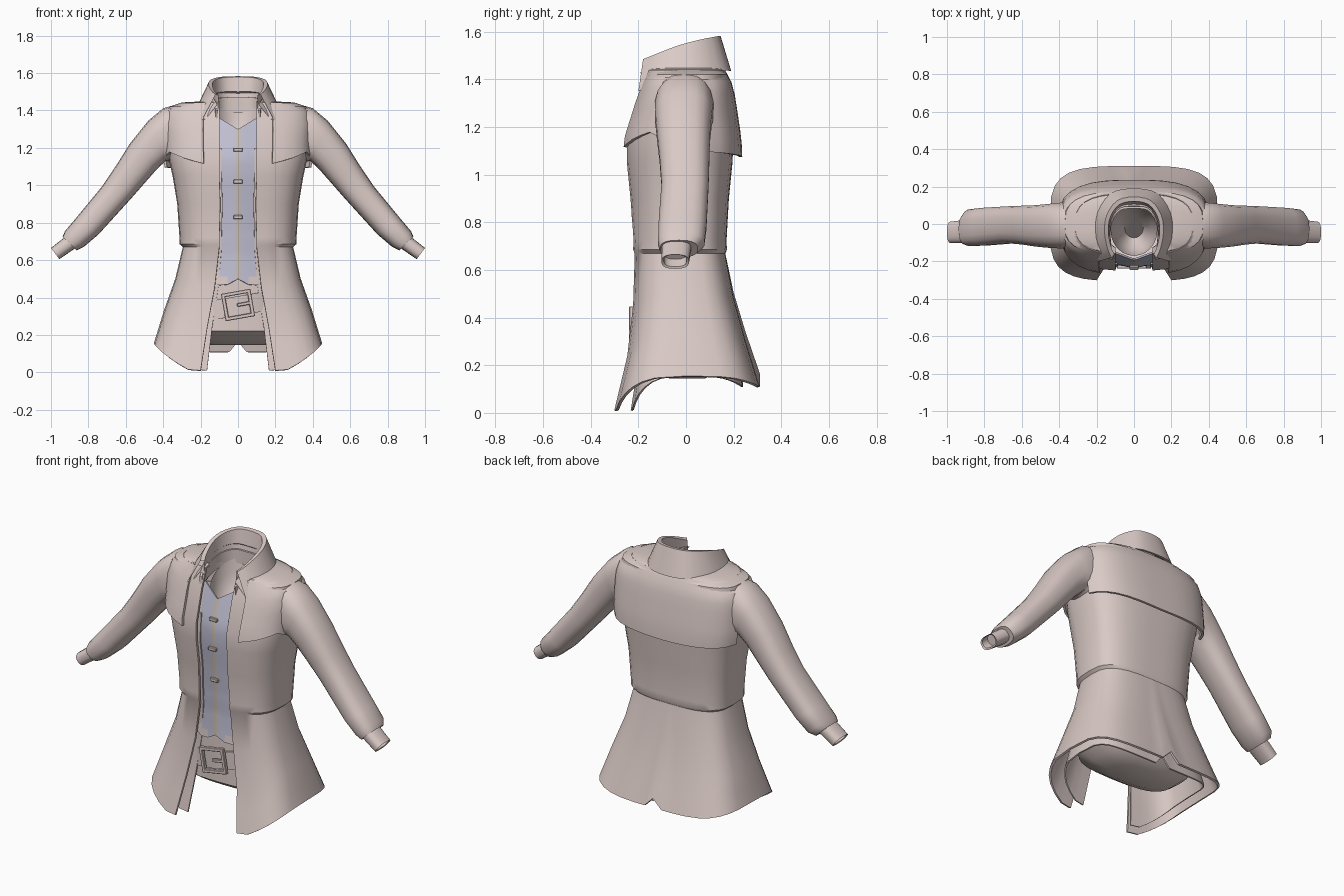
import bpy, bmesh, math
from mathutils import Vector, Matrix

cube = bpy.data.objects.get("Cube")
if cube:
    bpy.data.objects.remove(cube)


def material(name, rgb):
    m = bpy.data.materials.new(name)
    m.use_nodes = True
    m.diffuse_color = (*rgb, 1)
    m.node_tree.nodes["Principled BSDF"].inputs["Base Color"].default_value = (*rgb, 1)
    return m


CLOTH = material("warm_beige_cloth", (.70, .59, .565))
BLUE = material("pale_blue_cloth", (.53, .53, .66))
TRIM = material("tan_trim", (.60, .52, .46))


def finish(name, bm, mats, mirror=False, thick=0, angle=35):
    bmesh.ops.remove_doubles(bm, verts=bm.verts, dist=1e-5)
    bmesh.ops.recalc_face_normals(bm, faces=bm.faces)
    me = bpy.data.meshes.new(name)
    bm.to_mesh(me)
    bm.free()
    ob = bpy.data.objects.new(name, me)
    bpy.context.collection.objects.link(ob)
    for m in mats:
        me.materials.append(m)
    bpy.ops.object.select_all(action='DESELECT')
    ob.select_set(True)
    bpy.context.view_layer.objects.active = ob
    if mirror:
        mod = ob.modifiers.new("mirror", 'MIRROR')
        mod.merge_threshold = .002
        bpy.ops.object.modifier_apply(modifier="mirror")
    if thick:
        mod = ob.modifiers.new("thickness", 'SOLIDIFY')
        mod.thickness = thick
        mod.offset = -1
        bpy.ops.object.modifier_apply(modifier="thickness")
    bpy.ops.object.shade_smooth_by_angle(angle=math.radians(angle))
    return ob


def loft(name, rows, closed=False, cap=False, mats=(CLOTH,), rule=None, **kw):
    """Skin a list of equally long point rows."""
    bm = bmesh.new()
    vs = [[bm.verts.new(p) for p in r] for r in rows]
    n = len(rows[0])
    for a, b in zip(vs, vs[1:]):
        for i in range(n if closed else n - 1):
            j = (i + 1) % n
            f = bm.faces.new((a[i], a[j], b[j], b[i]))
            if rule:
                f.material_index = rule(f.calc_center_median())
    if cap:
        bm.faces.new(vs[-1])
    return finish(name, bm, mats, **kw)


def power(v, e):
    return math.copysign(abs(v) ** (2 / e), v)


# Body sections: height, half width, front y, back y, opening half width, squareness
BODY = [(1.45, .17, -.15, .13, .10, 2.2), (1.443, .30, -.16, .155, .10, 2.8),
        (1.42, .37, -.165, .175, .10, 3), (1.33, .388, -.20, .19, .10, 3),
        (1.15, .372, -.25, .20, .10, 3), (1.05, .35, -.25, .195, .10, 3),
        (.90, .325, -.235, .18, .095, 3), (.72, .313, -.222, .17, .10, 3),
        (.685, .312, -.225, .172, .10, 3), (.67, .295, -.218, .165, .10, 3),
        (.50, .335, -.225, .20, .125, 3.2), (.33, .395, -.25, .25, .165, 3.5),
        (.15, .45, -.305, .31, .20, 3.8)]
WAIST, HEM = .67, .15


def section(z):
    for a, b in zip(BODY, BODY[1:]):
        if z >= b[0]:
            t = min(1, (a[0] - z) / (a[0] - b[0]))
            return [p + (q - p) * t for p, q in zip(a[1:], b[1:])]
    return BODY[-1][1:]


def hem_height(u):
    if u >= .999:
        return .165
    if u > 0:
        return .155 - .045 * math.sin(u * math.pi / 2) ** 2
    return .155 - .145 * min(1, -u / .9) ** 1.6


def body_point(z, u, off=0, gap=0):
    """u runs from 1 at the back middle, over 0 at the side, to -1 at the opening."""
    w, front, back, o, e = section(z)
    w, front, back, o = w + off, front - off, back + off, o + gap
    end = math.acos(min(1, o / w) ** (e / 2))
    a = u * (math.pi / 2 if u > 0 else end)
    y = power(math.sin(a), e) * (back if u > 0 else -front)
    if z < WAIST:
        z = WAIST + (hem_height(u) - WAIST) * (WAIST - z) / (WAIST - HEM)
    return (w * power(math.cos(a), e) if u < .9999 else 0, y, z)


# Coat shell and its hanging lining
AROUND = [1, .988, .94, .85, .72, .58, .44, .3, .15, 0, -.15, -.3, -.45, -.6, -.75, -.88, -1]
levels = [r[0] for r in BODY]
levels[-1:] = [.24, HEM]
loft("coat", [[body_point(z, u) for u in AROUND] for z in levels],
     mirror=True, thick=.012)
low = [1.2, 1.05, .9, .72, .67, .5, .33, .24, HEM]


def sink(z):
    return max(0, (WAIST - z) / (WAIST - HEM))


loft("coat_lining", [[body_point(z, u, -.018 - .052 * sink(z), -.012 - .022 * sink(z))
                      for u in AROUND] for z in low], mirror=True, thick=.008)

# Shoulder yoke flaps, back and front
steps = [i / 7 for i in range(8)]


def flap(name, us, bottom, flare):
    rows = [[body_point(1.44 + (bottom(u) - 1.44) * t, u, .006 + flare * t) for u in us]
            for t in steps]
    loft(name, rows, mirror=True, thick=.014)


flap("back_yoke", [u for u in AROUND if u > .1], lambda u: 1.10 - .025 * u, .034)
flap("front_yoke", [-.08, -.2, -.32, -.45, -.6, -.75, -.86],
     lambda u: 1.14 + .04 * min(1, (-u - .08) / .25) - .06 * max(0, (-u - .33) / .5), .016)

# Waistcoat front: blue panels beside a tan button strip
xs = [-.17, -.135, -.1, -.055, -.014, 0, .014, .055, .1, .135, .17]


def vest_point(x, t):
    top = 1.30 + .6 * min(abs(x), .11)
    bottom = .50 - .55 * min(abs(x), .08) + .5 * max(0, abs(x) - .08)
    z = top + (bottom - top) * t
    return (x, section(z)[1] + .022 + .9 * x * x - (.006 if abs(x) < .02 else 0), z)


def vest_colour(c):
    if abs(c.x) < .014:
        return 2
    return 1 if abs(c.x) < .1 and c.z > .49 else 0


loft("waistcoat_front", [[vest_point(x, i / 20) for x in xs] for i in range(21)],
     mats=(CLOTH, BLUE, TRIM), rule=vest_colour, thick=.01)


def bars(name, boxes, turn=0, mats=(CLOTH,), pivot=(0, 0, 0)):
    """Several bevelled boxes (centre, size) joined and turned about y."""
    bm = bmesh.new()
    for centre, size in boxes:
        m = Matrix.Translation(centre) @ Matrix.Diagonal((*size, 1))
        bmesh.ops.create_cube(bm, size=1, matrix=m)
    bmesh.ops.bevel(bm, geom=bm.edges[:], offset=.003, segments=1, affect='EDGES')
    bmesh.ops.rotate(bm, verts=bm.verts, cent=pivot, matrix=Matrix.Rotation(-turn, 3, 'Y'))
    return finish(name, bm, mats)


bars("waistcoat_toggles", [((0, section(z)[1] + .01, z), (.05, .016, .02))
                           for z in (1.19, 1.02, .83)])


# Hips: closed rounded lump under the coat
def ring(z, w, front, back, e=2.8, n=28):
    pts = []
    for i in range(n):
        a = math.tau * i / n
        s = power(math.sin(a), e)
        pts.append((w * power(math.cos(a), e), s * (back if s > 0 else -front), z))
    return pts


loft("hips", [ring(.62, .26, -.185, .13), ring(.45, .28, -.19, .15),
              ring(.22, .32, -.195, .19), ring(.175, .26, -.13, .15),
              ring(.145, .15, -.07, .08)], closed=True, cap=True)

# Belt, slanted, with a square buckle
belt = [[(x, -.212 + 1.2 * x * x, .355 + .17 * x + h) for x in
         [-.2 + .04 * i for i in range(11)]] for h in (-.052, -.04, .04, .052)]
loft("belt", belt, thick=.014)
BY, BZ = -.228, .36
bars("belt_buckle", [((0, BY, BZ + .064), (.16, .022, .02)),
                     ((0, BY, BZ - .064), (.16, .022, .02)),
                     ((-.07, BY, BZ), (.02, .022, .14)),
                     ((.07, BY, BZ), (.02, .022, .14)),
                     ((.035, BY - .002, BZ), (.08, .016, .018))],
     turn=math.radians(10), pivot=(0, BY, BZ))

# Neck lining: bowl lower at the front
bowl = []
for w, drop, mid in ((.125, 0, -.035), (.12, .07, -.04), (.095, .16, -.03), (.05, .21, -.02)):
    bowl.append([(w * math.cos(a), mid + w * 1.08 * math.sin(a),
                  1.36 + .07 * math.sin(a) - drop)
                 for a in [math.tau * i / 24 for i in range(24)]])
loft("neck_lining", bowl, closed=True, cap=True)

# Folded collar, from the back middle to the front wing
inner = [(0, .09, 1.40), (.07, .08, 1.40), (.115, .02, 1.39), (.125, -.07, 1.37),
         (.115, -.14, 1.35), (.105, -.18, 1.33)]
top = [(0, .145, 1.583), (.09, .125, 1.58), (.145, .05, 1.565), (.158, -.04, 1.54),
       (.142, -.13, 1.505), (.12, -.18, 1.485)]
brim = [(0, .19, 1.435), (.125, .165, 1.437), (.2, .06, 1.438), (.22, -.06, 1.415),
        (.218, -.15, 1.38), (.192, -.2, 1.35)]


def fine(path):
    """Smooth a short path with a Catmull-Rom spline."""
    p = [Vector(q) for q in path]
    p = [Vector((-p[1].x, p[1].y, p[1].z))] + p + [p[-1] * 2 - p[-2]]
    out = []
    for a, b, c, d in zip(p, p[1:], p[2:], p[3:]):
        for t in (0, 1 / 3, 2 / 3):
            out.append(.5 * (2 * b + (c - a) * t + (2 * a - 5 * b + 4 * c - d) * t * t
                             + (3 * b - a - 3 * c + d) * t ** 3))
    return out + [p[-2]]


inner, top, brim = fine(inner), fine(top), fine(brim)
lip = [Vector((p.x * .87, p.y * .87 - .005, p.z - .004)) for p in top]
under = [Vector((p.x * .9, p.y * .9, p.z + .004)) for p in brim]
stand = [Vector((p.x * 1.06, p.y * 1.06, p.z + .1)) for p in inner]
loft("collar", [inner, lip, top, brim, under, stand], mirror=True)
loft("collar_stand", [[Vector((p.x * 1.12, p.y * 1.05, p.z + h)) for p in inner]
                      for h in (-.01, .07)], mirror=True, thick=.012)

# Sleeves: outer and inner edge (x, z), then middle and half depth in y
SLEEVE = [(.355, 1.425, .335, 1.10, -.008, .118), (.40, 1.412, .36, 1.125, -.008, .124),
          (.48, 1.345, .385, 1.13, -.01, .12), (.58, 1.22, .43, 1.09, -.01, .112),
          (.655, 1.10, .505, 1.005, -.006, .105), (.73, .99, .575, .925, -.004, .10),
          (.87, .82, .745, .738, -.015, .102), (.925, .755, .825, .67, -.02, .098),
          (.938, .725, .862, .652, -.03, .08), (.93, .72, .872, .662, -.04, .062),
          (1.0, .665, .955, .605, -.045, .058), (.994, .664, .957, .614, -.045, .048),
          (.96, .695, .92, .645, -.045, .046)]
rows = []
for ox, oz, ix, iz, mid, half in SLEEVE:
    row = []
    for i in range(18):
        a = math.tau * i / 18
        k = power(math.cos(a), 2.6) / 2
        row.append(((ox + ix) / 2 + (ox - ix) * k, mid + half * power(math.sin(a), 2.6),
                    (oz + iz) / 2 + (oz - iz) * k))
    rows.append(row)
loft("sleeves", rows, closed=True, cap=True, mirror=True, angle=40)
